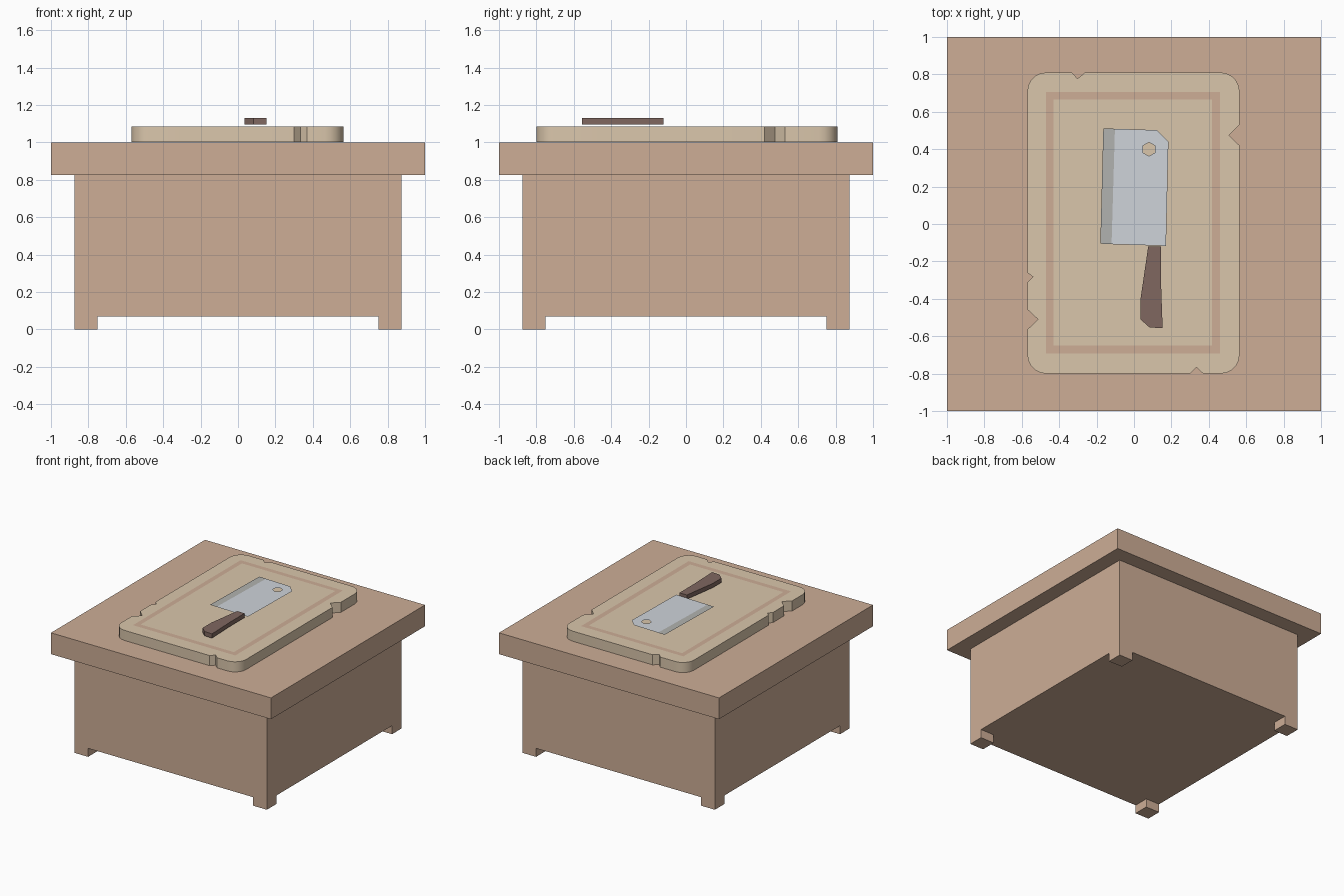
import bpy, bmesh
from math import sin, cos, pi, radians

if "Cube" in bpy.data.objects:
    bpy.data.objects.remove(bpy.data.objects["Cube"])


def material(name, rgb):
    m = bpy.data.materials.new(name)
    m.diffuse_color = [(c / 255) ** 2.2 for c in rgb] + [1]
    m.use_nodes = True
    m.node_tree.nodes["Principled BSDF"].inputs["Base Color"].default_value = m.diffuse_color
    return m


WOOD = material("table_wood", (204, 172, 149))
PALE = material("board_wood", (217, 197, 170))
DARK = material("handle_wood", (127, 103, 96))
STEEL = material("steel", (205, 210, 217))
EDGE = material("steel_edge", (176, 177, 174))


def add_object(name, bm, mat):
    me = bpy.data.meshes.new(name)
    bm.to_mesh(me)
    bm.free()
    ob = bpy.data.objects.new(name, me)
    bpy.context.collection.objects.link(ob)
    me.materials.append(mat)
    return ob


def prism(name, outline, z0, z1, mat):
    bm = bmesh.new()
    face = bm.faces.new([bm.verts.new((x, y, z0)) for x, y in outline])
    ext = bmesh.ops.extrude_face_region(bm, geom=[face])
    for v in ext["geom"]:
        if isinstance(v, bmesh.types.BMVert):
            v.co.z = z1
    bmesh.ops.recalc_face_normals(bm, faces=bm.faces)
    return add_object(name, bm, mat)


def sheet(name, loops, z, mat):
    """Flat sheet; loops after the first are holes."""
    bm = bmesh.new()
    edges = []
    for loop in loops:
        vs = [bm.verts.new((x, y, z)) for x, y in loop]
        edges += [bm.edges.new((vs[i - 1], vs[i])) for i in range(len(vs))]
    bmesh.ops.triangle_fill(bm, use_beauty=True, edges=edges, normal=(0, 0, 1))
    for f in bm.faces:
        f.normal_update()
        if f.normal.z < 0:
            f.normal_flip()
    return add_object(name, bm, mat)


def rect(x0, x1, y0, y1):
    return [(x0, y0), (x1, y0), (x1, y1), (x0, y1)]


# Table: top slab, body, four corner feet
prism("table_top", rect(-1, 1, -1, 1), 0.825, 1.0, WOOD)
B, F = 0.875, 0.125
prism("table_body", rect(-B, B, -B, B), 0.07, 0.825, WOOD)
for sx, a in ((-1, "left"), (1, "right")):
    for sy, b in ((-1, "front"), (1, "back")):
        xs = sorted((sx * B, sx * (B - F)))
        ys = sorted((sy * B, sy * (B - F)))
        prism(f"foot_{b}_{a}", rect(*xs, *ys), 0, 0.07, WOOD)

# Cutting board: rounded outline with worn notches on each side
L, R, D, U, RAD = -0.57, 0.564, -0.80, 0.81, 0.1


def corner(cx, cy, start):
    return [(cx + RAD * cos(start + i * pi / 10), cy + RAD * sin(start + i * pi / 10))
            for i in range(6)]


outline = corner(L + RAD, D + RAD, pi)
outline += [(0.30, D), (0.334, D + 0.033), (0.37, D)]
outline += corner(R - RAD, D + RAD, 1.5 * pi)
outline += [(R, 0.42), (0.507, 0.475), (R, 0.53)]
outline += corner(R - RAD, U - RAD, 0)
outline += [(-0.262, U), (-0.302, U - 0.033), (-0.332, U)]
outline += corner(L + RAD, U - RAD, 0.5 * pi)
outline += [(L, -0.26), (-0.54, -0.283), (L, -0.313)]
outline += [(L, -0.457), (-0.513, -0.51), (L, -0.564)]
board = prism("cutting_board", outline, 1.002, 1.085, PALE)
bpy.context.view_layer.objects.active = board
board.select_set(True)
bpy.ops.object.shade_smooth_by_angle(angle=radians(30))

# Juice groove drawn on the board
sheet("board_groove", [rect(-0.47, 0.46, -0.692, 0.705),
                       rect(-0.43, 0.418, -0.65, 0.665)], 1.087, WOOD)

# Cleaver: blade with hanging hole, cutting edge, handle
Z = 1.108
hole = [(0.08 + 0.037 * sin(i * pi / 3), 0.40 + 0.037 * cos(i * pi / 3)) for i in range(6)]
sheet("cleaver_blade", [[(-0.12, -0.108), (0.171, -0.117), (0.184, 0.44),
                         (0.122, 0.502), (-0.102, 0.509)], hole], Z, STEEL)
sheet("cleaver_edge", [[(-0.18, -0.105), (-0.12, -0.108), (-0.102, 0.509),
                        (-0.164, 0.511)]], Z, EDGE)
prism("cleaver_handle", [(0.076, -0.12), (0.035, -0.40), (0.035, -0.51), (0.083, -0.553),
                         (0.153, -0.557), (0.144, -0.30), (0.144, -0.12)],
      1.095, 1.13, DARK)
